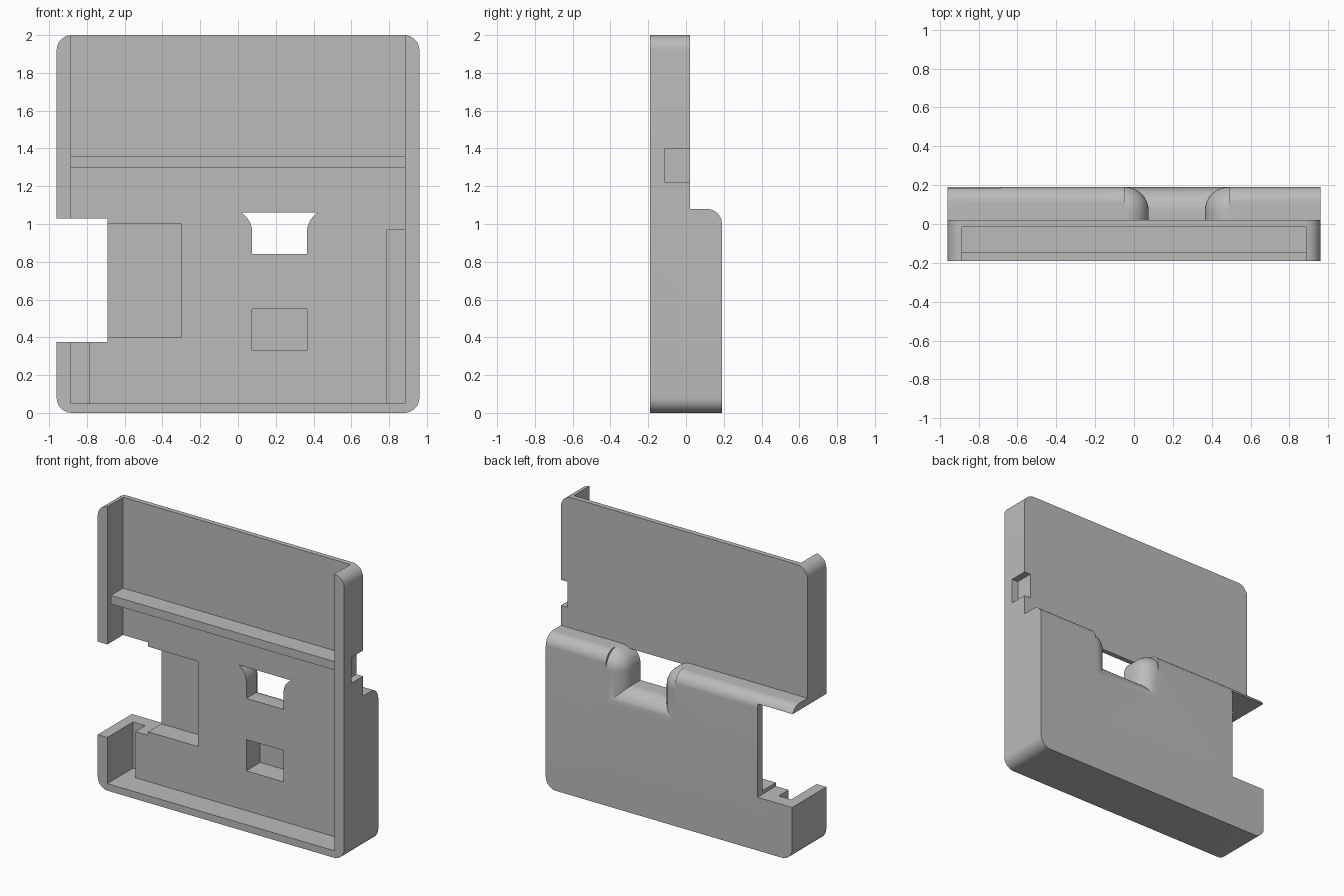
import bpy, bmesh
from math import sin, cos, pi, asin, radians
from mathutils import Vector

cube = bpy.data.objects.get("Cube")
if cube:
    bpy.data.objects.remove(cube, do_unlink=True)

grey = bpy.data.materials.new("plain grey")
grey.use_nodes = True
grey.diffuse_color = (0.5, 0.5, 0.5, 1)
grey.node_tree.nodes["Principled BSDF"].inputs["Base Color"].default_value = (0.5, 0.5, 0.5, 1)

HALF_W, BACK, STEP, FRONT = 0.96, 0.19, 0.02, -0.19
FLOOR, INNER = -0.015, 0.885


def loft(name, rings):
    """Closed solid through rings of equal point count."""
    bm = bmesh.new()
    loops = [[bm.verts.new(p) for p in ring] for ring in rings]
    n = len(loops[0])
    for a, b in zip(loops, loops[1:]):
        for i in range(n):
            j = (i + 1) % n
            bm.faces.new((a[i], a[j], b[j], b[i]))
    bm.faces.new(loops[0])
    bm.faces.new(loops[-1])
    bmesh.ops.recalc_face_normals(bm, faces=bm.faces)
    mesh = bpy.data.meshes.new(name)
    bm.to_mesh(mesh)
    bm.free()
    mesh.materials.append(grey)
    obj = bpy.data.objects.new(name, mesh)
    bpy.context.collection.objects.link(obj)
    return obj


def prism_x(name, profile, half):
    return loft(name, [[(x, y, z) for y, z in profile] for x in (-half, half)])


def box(name, x, y, z):
    corners = [(x[0], z[0]), (x[1], z[0]), (x[1], z[1]), (x[0], z[1])]
    return loft(name, [[(px, py, pz) for px, pz in corners] for py in y])


def arc(cx, cz, r, start, end, steps=10):
    angles = [start + (end - start) * i / steps for i in range(steps + 1)]
    return [(cx + r * cos(a), cz + r * sin(a)) for a in angles]


def combine(target, tool, operation="DIFFERENCE"):
    mod = target.modifiers.new(tool.name, "BOOLEAN")
    mod.operation, mod.object, mod.solver = operation, tool, "EXACT"
    bpy.context.view_layer.objects.active = target
    bpy.ops.object.modifier_apply(modifier=mod.name)
    bpy.data.objects.remove(tool, do_unlink=True)


# Case: thin upper plate and thick lower half with a rounded shoulder
profile = [(FRONT, 0), (BACK, 0)] + arc(0.11, 1.0, 0.08, 0, pi / 2)
profile += [(STEP, 1.08), (STEP, 2), (FRONT, 2)]
case = prism_x("case", profile, 1.1)

# Rounded outer corners
R = 0.08
w = HALF_W - R
outline = (arc(w, 2 - R, R, 0, pi / 2) + arc(-w, 2 - R, R, pi / 2, pi)
           + arc(-w, R, R, pi, 1.5 * pi) + arc(w, R, R, 1.5 * pi, 2 * pi))
combine(case, loft("outline", [[(x, y, z) for x, z in outline] for y in (-0.4, 0.4)]),
        "INTERSECT")

# Front tray, open at the top, leaving a cross rib
tray = [(-0.3, 0.05), (FLOOR, 0.05), (FLOOR, 1.3), (-0.15, 1.3),
        (-0.15, 1.36), (FLOOR, 1.36), (FLOOR, 2.1), (-0.3, 2.1)]
combine(case, prism_x("tray", tray, INNER))

# Deep side grooves, pockets, side opening and small edge notch
for side in (-1, 1):
    combine(case, box("groove", sorted((side * 0.79, side * INNER)), (-0.1, 0.095), (0.05, 0.97)))
combine(case, box("side_pocket", (-0.75, -0.30), (-0.1, 0.133), (0.40, 1.0)))
combine(case, box("small_pocket", (0.075, 0.365), (-0.1, 0.14), (0.33, 0.55)))
combine(case, box("side_opening", (-1.1, -0.69), (-0.4, 0.4), (0.375, 1.03)))
combine(case, box("edge_notch", (0.91, 1.1), (-0.11, 0.1), (1.22, 1.40)))

# Finger slot: flared mouth, edges rolling out towards the back
MID, SLOT_HALF, FLARE = 0.22, 0.145, 0.125


def slot_ring(y, grow, top=None):
    limit = pi / 2 if top is None else asin((top - 0.955) / FLARE)
    half = [(SLOT_HALF + grow, 0.84 - grow)]
    half += [(SLOT_HALF + FLARE - (FLARE - grow) * cos(limit * i / 10),
              0.955 + (FLARE - grow) * sin(limit * i / 10)) for i in range(11)]
    if top is None:
        half.append((SLOT_HALF + FLARE, 1.2))
    points = half + [(-x, z) for x, z in reversed(half)]
    return [(MID + x, y, z) for x, z in points]


roll = 0.12
rings = [slot_ring(STEP, 0)]
for i in range(11):
    a = pi / 2 * i / 10
    rings.append(slot_ring(BACK - roll + roll * sin(a), roll * (1 - cos(a))))
rings.append(slot_ring(BACK + 0.1, roll))
combine(case, loft("finger_slot", rings))
combine(case, loft("slot_window", [slot_ring(y, 0, 1.06) for y in (-0.1, 0.04)]))

# Smooth curves, sharp edges
bpy.ops.object.select_all(action="DESELECT")
case.select_set(True)
bpy.context.view_layer.objects.active = case
bpy.ops.object.shade_smooth_by_angle(angle=radians(30))
